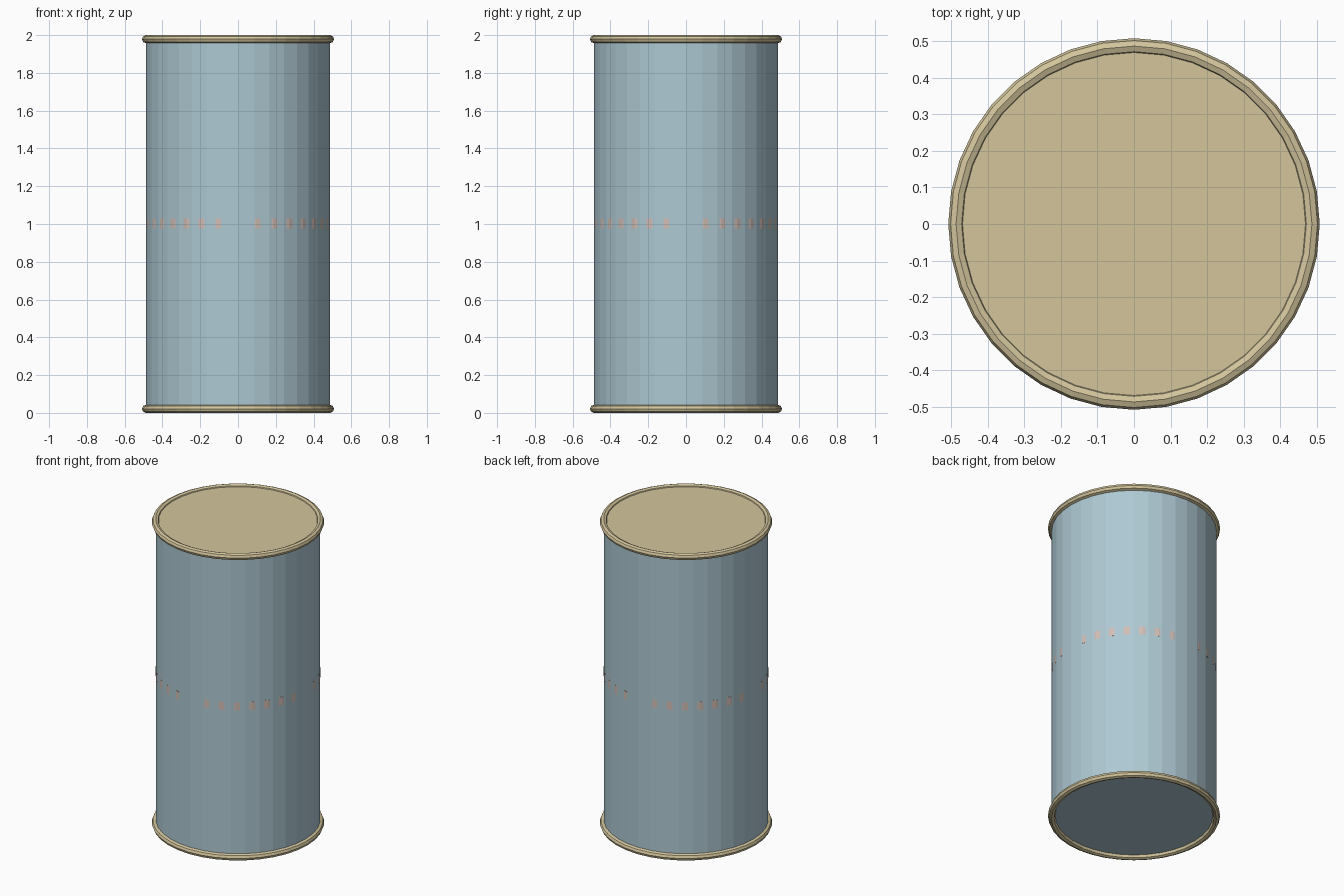
import bpy

if "Cube" in bpy.data.objects:
    bpy.data.objects.remove(bpy.data.objects["Cube"])

R = 0.487        # body radius
r = 0.0215       # rim bead radius
TOP, BOTTOM = 2.0 - r, r


def srgb(*rgb):
    def lin(c):
        c /= 255
        return c / 12.92 if c <= 0.04045 else ((c + 0.055) / 1.055) ** 2.4
    return (*[lin(c) for c in rgb], 1.0)


def material(name, *rgb):
    m = bpy.data.materials.new(name)
    m.diffuse_color = srgb(*rgb)
    m.use_nodes = True
    m.node_tree.nodes["Principled BSDF"].inputs["Base Color"].default_value = m.diffuse_color
    return m


blue = material("pale_blue", 174, 201, 211)
tan = material("pale_tan", 211, 197, 156)
pink = material("pale_pink", 210, 190, 182)


def finish(name, mat):
    ob = bpy.context.object
    ob.name = ob.data.name = name
    ob.data.materials.append(mat)
    return ob


def cylinder(name, radius, z0, z1, sides, mat):
    bpy.ops.mesh.primitive_cylinder_add(vertices=sides, radius=radius, depth=z1 - z0,
                                        location=(0, 0, (z0 + z1) / 2))
    return finish(name, mat)


# Faceted can wall with its base
cylinder("body", R, BOTTOM, TOP, 36, blue)

# Lid set slightly below the top of the rim
cylinder("lid", 0.48, TOP, 1.988, 36, tan)

# Rolled rims at both ends
for name, z in (("bottom_rim", BOTTOM), ("top_rim", TOP)):
    bpy.ops.mesh.primitive_torus_add(major_segments=36, minor_segments=8,
                                     major_radius=R, minor_radius=r, location=(0, 0, z))
    finish(name, tan)

# Band with fewer sides: only its corners break through the wall as small marks
cylinder("middle_band", R, 0.976, 1.029, 32, pink)
